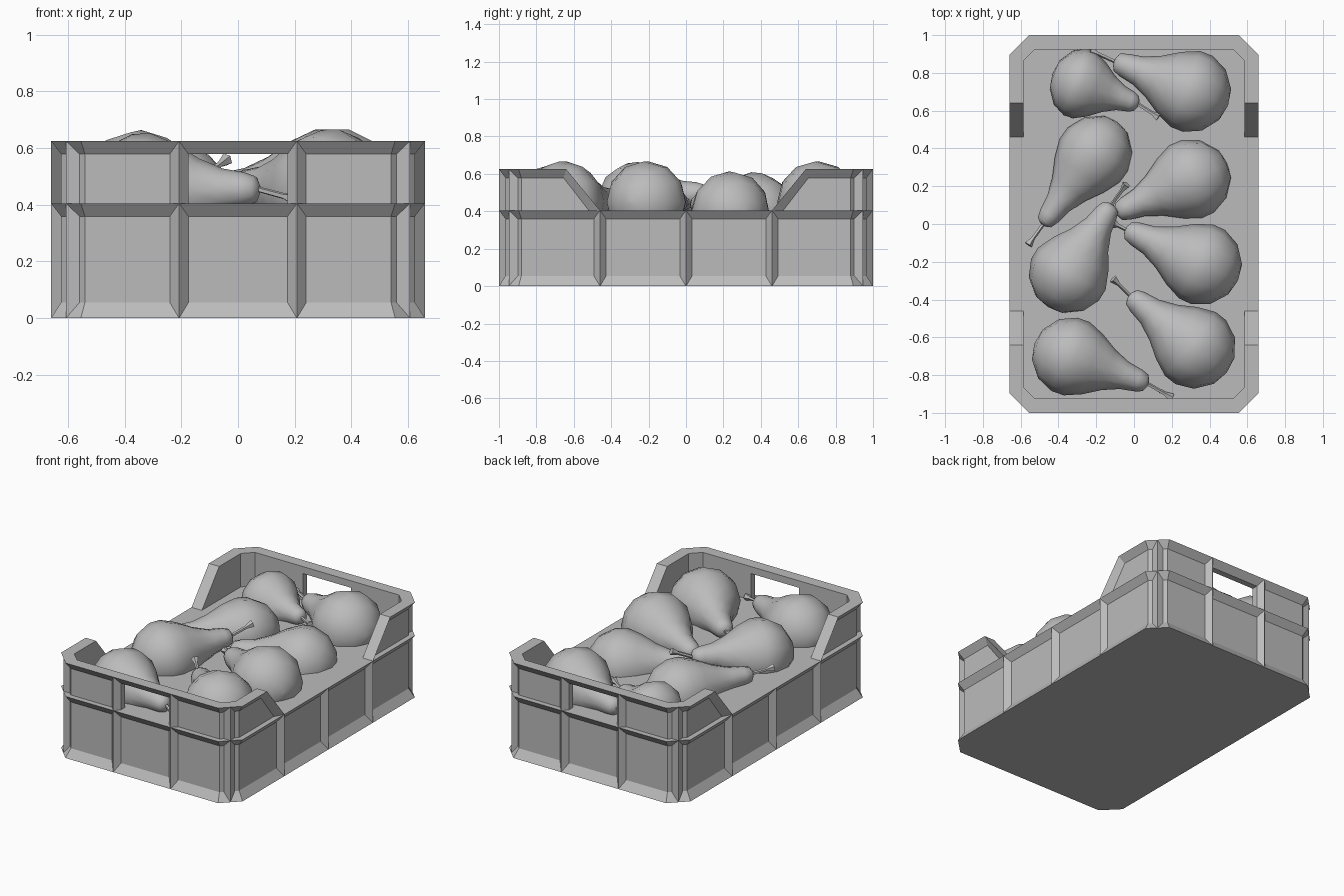
import bpy, bmesh, math
from mathutils import Vector, Matrix

cube = bpy.data.objects.get("Cube")
if cube:
    bpy.data.objects.remove(cube, do_unlink=True)

grey = bpy.data.materials.new("plain grey")
grey.use_nodes = True
grey.diffuse_color = (0.5, 0.5, 0.5, 1)
grey.node_tree.nodes["Principled BSDF"].inputs["Base Color"].default_value = (0.5, 0.5, 0.5, 1)

HX, HY, CHAMFER = 0.66, 1.0, 0.105
WALL, RIM = 0.035, 0.075          # insets of outer and inner wall
DECK, TOP, LIP = 0.405, 0.625, 0.046
HOLE = 0.175


def finish(bm, name, smooth=None):
    bmesh.ops.remove_doubles(bm, verts=bm.verts, dist=0.0005)
    bmesh.ops.recalc_face_normals(bm, faces=bm.faces)
    mesh = bpy.data.meshes.new(name)
    bm.to_mesh(mesh)
    bm.free()
    mesh.materials.append(grey)
    ob = bpy.data.objects.new(name, mesh)
    bpy.context.collection.objects.link(ob)
    if smooth:
        bpy.ops.object.select_all(action='DESELECT')
        ob.select_set(True)
        bpy.context.view_layer.objects.active = ob
        bpy.ops.object.shade_smooth_by_angle(angle=math.radians(smooth))
    return ob


def inset(d):
    """Half sizes and chamfer of the crate outline moved inward by d."""
    return HX - d, HY - d, CHAMFER - d * (2 - math.sqrt(2))


def loft(bm, rings, closed):
    n = len(rings[0])
    for a, b in zip(rings, rings[1:]):
        for i in range(n if closed else n - 1):
            j = (i + 1) % n
            bm.faces.new((a[i], a[j], b[j], b[i]))


# Lower crate: chamfered box with flared lips, closed by the deck
bm = bmesh.new()
rings = []
for d, z in ((0, 0), (WALL, 0.055), (WALL, DECK - LIP), (0, DECK)):
    x, y, c = inset(d)
    pts = []
    for sx, sy in ((1, 1), (-1, 1), (-1, -1), (1, -1)):
        pair = [(sx * x, sy * (y - c)), (sx * (x - c), sy * y)]
        pts += pair if sx == sy else pair[::-1]
    rings.append([bm.verts.new((px, py, z)) for px, py in pts])
loft(bm, rings, True)
bm.faces.new(rings[0])
bm.faces.new(rings[-1])
finish(bm, "crate_base")


# Raised end walls with a sloping lip and a hand hole
def wall_ring(d, drop, floor=False):
    x, y, c = inset(d)
    top = DECK if floor else TOP - drop
    foot_y, slope_y = (0.52, 0.655) if drop or floor else (0.46, 0.64)
    half = [(x, foot_y, DECK), (x, slope_y, top), (x, y - c, top),
            (x - c, y, top), (HOLE, y, top)]
    return half + [(-px, py, pz) for px, py, pz in reversed(half)]


def end_wall(name, side):
    bm = bmesh.new()
    spec = [(WALL, 0, True), (WALL, LIP), (0, 0), (RIM, 0), (RIM, LIP), (RIM, 0, True)]
    r = [[bm.verts.new((px, side * py, pz)) for px, py, pz in wall_ring(*s)] for s in spec]
    left, right = 4, 5
    for k in range(5):
        for i in range(9):
            if i == left and k in (0, 4):
                continue
            bm.faces.new((r[k][i], r[k][i + 1], r[k + 1][i + 1], r[k + 1][i]))
    bm.faces.new((r[1][left], r[1][right], r[4][right], r[4][left]))
    for i in (left, right):
        bm.faces.new((r[0][i], r[1][i], r[4][i], r[5][i]))
    bmesh.ops.dissolve_degenerate(bm, dist=0.0005, edges=bm.edges)
    finish(bm, name)


end_wall("back_wall", 1)
end_wall("front_wall", -1)


# Triangular ribs around the crate
def rib(name, x, y, angle, z0, z1):
    bm = bmesh.new()
    out = Vector((math.cos(angle), math.sin(angle), 0))
    along = Vector((-out.y, out.x, 0))
    tip = Vector((x, y, 0))
    section = [tip, tip - out * WALL + along * 0.033, tip - out * WALL - along * 0.033]
    ends = [[bm.verts.new(p + Vector((0, 0, z))) for p in section] for z in (z0, z1)]
    loft(bm, ends, True)
    bm.faces.new(ends[0])
    bm.faces.new(ends[1])
    finish(bm, name)


for s in (1, -1):
    for y in (-0.46, 0, 0.46):
        rib("side_rib", s * HX, y, 0 if s > 0 else math.pi, 0.001, DECK - 0.001)
    for t in (1, -1):
        mid = CHAMFER / 2
        for label, z0, z1 in (("lower", 0.001, DECK - 0.001), ("upper", DECK, TOP - 0.001)):
            rib(label + "_corner_rib", s * (HX - mid), t * (HY - mid),
                math.atan2(t, s), z0, z1)
            rib(label + "_end_rib", s * 0.208, t * HY, t * math.pi / 2, z0, z1)


# Pears: lathed body plus a flared stem
PROFILE = [(-0.2, 0.04), (-0.185, 0.4), (-0.12, 0.79), (-0.03, 0.98), (0.04, 0.98),
           (0.13, 0.8), (0.22, 0.54), (0.31, 0.36), (0.39, 0.29), (0.43, 0.22), (0.445, 0.08)]


def lathe(name, origin, axis, profile, sides, smooth):
    bm = bmesh.new()
    turn = Matrix.Translation(origin) @ axis.to_track_quat('Z', 'Y').to_matrix().to_4x4()
    rings = []
    for h, r in profile:
        rings.append([bm.verts.new(turn @ Vector((r * math.cos(a), r * math.sin(a), h)))
                      for a in (2 * math.pi * i / sides for i in range(sides))])
    loft(bm, rings, True)
    bm.faces.new(rings[0])
    bm.faces.new(rings[-1])
    finish(bm, name, smooth)


def pear(bulb, tip, radius, stem_end):
    bulb, tip, stem_end = Vector(bulb), Vector(tip), Vector(stem_end)
    axis = tip - bulb
    k = axis.length / 0.44
    lathe("pear", bulb, axis, [(h * k, r * radius) for h, r in PROFILE], 12, 50)
    stem = stem_end - tip
    n = stem.length
    lathe("pear_stem", tip, stem, [(-0.03, 0.01), (n * 0.7, 0.011), (n, 0.024)], 5, 40)


pear((-0.29, 0.745, 0.435), (0.02, 0.635, 0.45), 0.19, (0.13, 0.565, 0.46))
pear((0.31, 0.7, 0.45), (-0.1, 0.86, 0.45), 0.22, (-0.23, 0.92, 0.46))
pear((-0.21, 0.37, 0.41), (-0.48, 0.0, 0.45), 0.2, (-0.56, -0.11, 0.47))
pear((0.31, 0.24, 0.4), (-0.09, 0.06, 0.44), 0.215, (-0.15, 0.03, 0.45))
pear((-0.35, -0.27, 0.45), (-0.12, 0.1, 0.5), 0.215, (-0.04, 0.21, 0.56))
pear((0.365, -0.215, 0.45), (-0.04, -0.03, 0.45), 0.22, (-0.1, 0.0, 0.45))
pear((0.33, -0.66, 0.45), (-0.02, -0.38, 0.46), 0.22, (-0.11, -0.29, 0.5))
pear((-0.34, -0.7, 0.445), (0.07, -0.845, 0.455), 0.21, (0.2, -0.92, 0.42))
